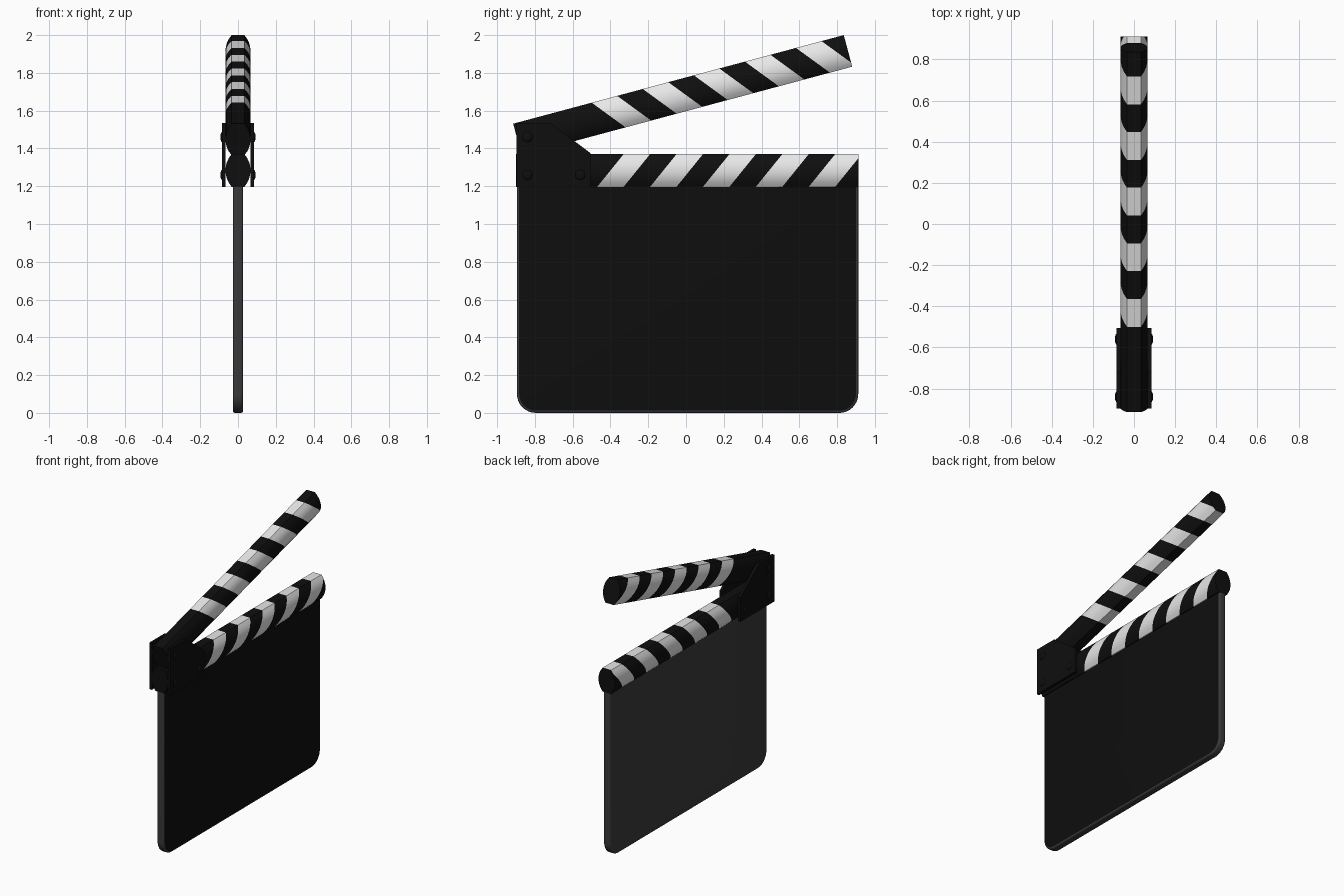
import bpy, bmesh, math
from mathutils import Vector, Matrix

cube = bpy.data.objects.get("Cube")
if cube:
    bpy.data.objects.remove(cube, do_unlink=True)


def material(name, value, rough):
    m = bpy.data.materials.new(name)
    m.use_nodes = True
    color = (value, value, value, 1)
    m.diffuse_color = color
    bsdf = m.node_tree.nodes["Principled BSDF"]
    bsdf.inputs["Base Color"].default_value = color
    bsdf.inputs["Roughness"].default_value = rough
    return m


BLACK = material("black", 0.0045, 0.6)
WHITE = material("white", 0.8, 0.6)
GREY = material("dark grey", 0.042, 0.6)


def finish(name, bm, mats, angle=35):
    bmesh.ops.recalc_face_normals(bm, faces=bm.faces)
    mesh = bpy.data.meshes.new(name)
    bm.to_mesh(mesh)
    bm.free()
    obj = bpy.data.objects.new(name, mesh)
    bpy.context.collection.objects.link(obj)
    for m in mats:
        mesh.materials.append(m)
    bpy.ops.object.select_all(action="DESELECT")
    obj.select_set(True)
    bpy.context.view_layer.objects.active = obj
    bpy.ops.object.shade_smooth_by_angle(angle=math.radians(angle))
    return obj


def prism(points, offset):
    """Extrude a closed outline along a vector."""
    bm = bmesh.new()
    face = bm.faces.new([bm.verts.new(p) for p in points])
    ext = bmesh.ops.extrude_face_region(bm, geom=[face])["geom"]
    moved = [v for v in ext if isinstance(v, bmesh.types.BMVert)]
    bmesh.ops.translate(bm, vec=offset, verts=moved)
    bmesh.ops.recalc_face_normals(bm, faces=bm.faces)
    return bm


# Striped sticks: local y runs along the stick, local z from outer to inner face
LENGTH, HEIGHT, STRIPE, FIRST = 1.812, 0.173, 0.14, 0.43
SLANT = STRIPE / HEIGHT


def stick(name, matrix):
    side = []
    for i in range(9):
        t = -1 + i / 4
        side.append((0.034 + 0.032 * (1 - abs(t) ** 2.2), HEIGHT * (t + 1) / 2))
    outline = [(x, 0, z) for x, z in side] + [(-x, 0, z) for x, z in reversed(side)]
    bm = prism(outline, (0, LENGTH, 0))
    for k in range(10):
        geom = bm.verts[:] + bm.edges[:] + bm.faces[:]
        bmesh.ops.bisect_plane(bm, geom=geom, plane_co=(0, FIRST + k * STRIPE, 0),
                               plane_no=Vector((0, 1, -SLANT)).normalized())
    bm.normal_update()
    for f in bm.faces:
        c = f.calc_center_median()
        k = math.floor((c.y - SLANT * c.z - FIRST) / STRIPE)
        f.material_index = int(k >= 0 and k % 2 == 0 and abs(f.normal.y) < 0.9)
    bmesh.ops.transform(bm, matrix=matrix, verts=bm.verts)
    finish(name, bm, [BLACK, WHITE])


stick("lower_stick", Matrix.Translation((0, -0.9, 1.197)))
stick("upper_stick", Matrix.Translation((0, -0.915, 1.531))
      @ Matrix.Rotation(math.radians(15), 4, "X") @ Matrix.Diagonal((1, 1, -1, 1)))

# Slate board with rounded lower corners and a black writing face
Y0, Y1, TOP, R, T = -0.895, 0.912, 1.205, 0.1, 0.027
outline = [(-T, Y0, TOP)]
for cy, start in ((Y0 + R, 180), (Y1 - R, 270)):
    for i in range(9):
        a = math.radians(start + i * 90 / 8)
        outline.append((-T, cy + R * math.cos(a), R + R * math.sin(a)))
outline.append((-T, Y1, TOP))
bm = prism(outline, (2 * T, 0, 0))
rim = [e for e in bm.edges
       if abs(e.verts[0].co.x - e.verts[1].co.x) < 0.001
       and min(v.co.z for v in e.verts) < TOP - 0.01]
bmesh.ops.bevel(bm, geom=rim, offset=0.012, segments=3, profile=0.5, affect="EDGES")
bm.normal_update()
for f in bm.faces:
    f.material_index = int(f.normal.x > 0.99)
finish("slate_board", bm, [GREY, BLACK])

# Hinge plates with domed screws on both sides
PLATE = [(-0.897, 1.195), (-0.505, 1.195), (-0.505, 1.375), (-0.72, 1.535), (-0.897, 1.535)]
SCREWS = [(-0.84, 1.46), (-0.84, 1.26), (-0.56, 1.26)]
for label, s in (("left", 1), ("right", -1)):
    bm = prism([(s * 0.066, y, z) for y, z in PLATE], (s * 0.019, 0, 0))
    finish(label + "_hinge_plate", bm, [BLACK])
    for i, (y, z) in enumerate(SCREWS):
        bm = bmesh.new()
        bmesh.ops.create_uvsphere(bm, u_segments=16, v_segments=10, radius=0.028)
        bmesh.ops.transform(bm, verts=bm.verts, matrix=Matrix.Translation((s * 0.082, y, z))
                            @ Matrix.Diagonal((0.4, 1, 1, 1)))
        finish(f"{label}_screw_{i + 1}", bm, [BLACK])
